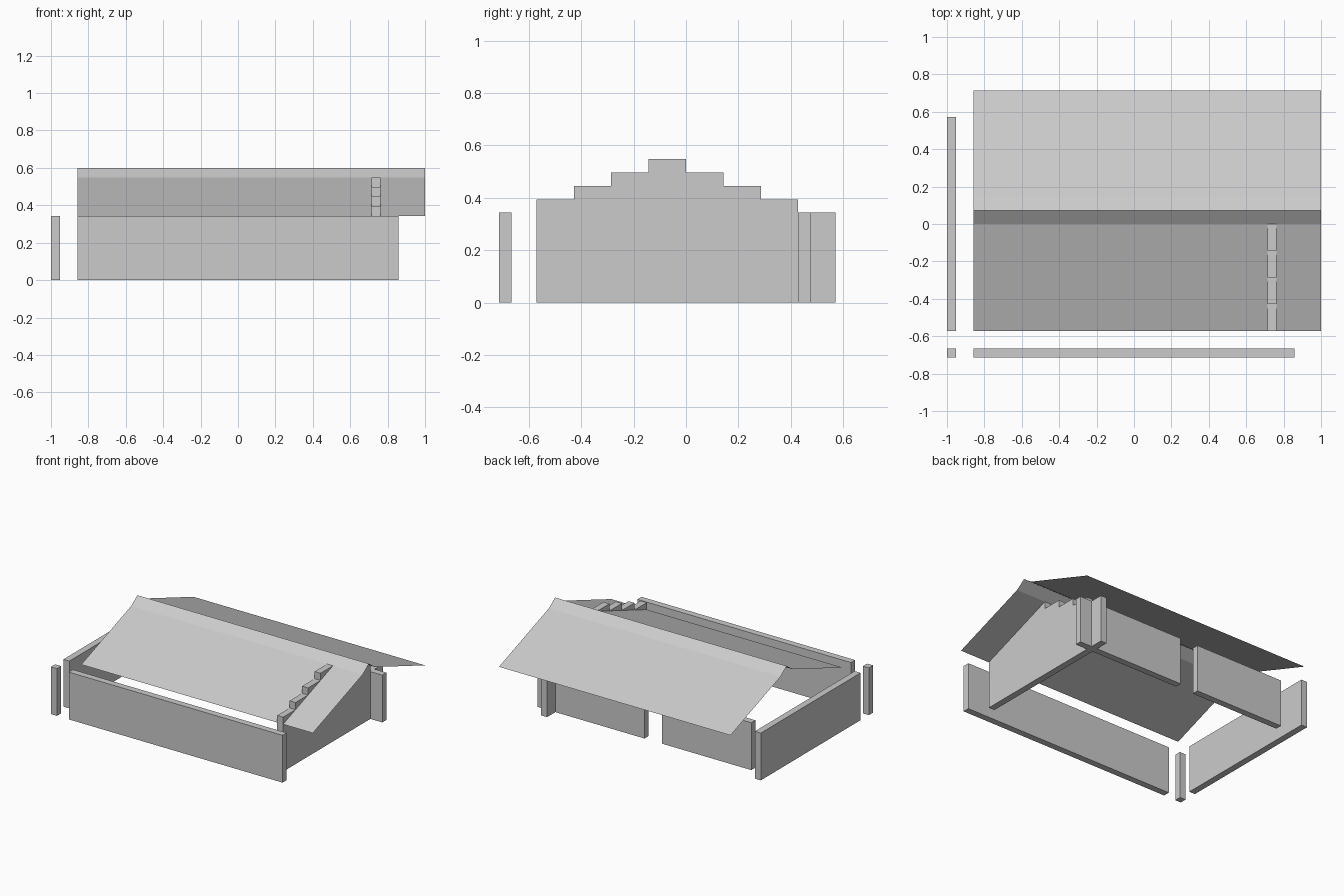
import bpy

if "Cube" in bpy.data.objects:
    bpy.data.objects.remove(bpy.data.objects["Cube"])

U = 1 / 7      # plan module
T = U / 3      # wall thickness
H = 0.343      # wall height
S = 0.0515     # gable step height


def make_mesh(name, verts, faces):
    mesh = bpy.data.meshes.new(name)
    mesh.from_pydata(verts, [], faces)
    mesh.update()
    ob = bpy.data.objects.new(name, mesh)
    bpy.context.collection.objects.link(ob)
    return ob


def extrude_x(name, profile, x0, x1):
    """Closed prism from a (y, z) profile, counter-clockwise seen from +x."""
    n = len(profile)
    verts = [(x, y, z) for x in (x0, x1) for y, z in profile]
    faces = [tuple(reversed(range(n))), tuple(range(n, 2 * n))]
    faces += [(i, (i + 1) % n, n + (i + 1) % n, n + i) for i in range(n)]
    return make_mesh(name, verts, faces)


def wall(name, x0, x1, y0, y1):
    return extrude_x(name, [(y0, 0), (y1, 0), (y1, H), (y0, H)], x0, x1)


# Perimeter walls and corner post
wall("front_wall", -6 * U, 6 * U, -5 * U, -5 * U + T)
wall("left_wall", -7 * U, -7 * U + T, -4 * U, 4 * U)
wall("corner_post", -7 * U, -7 * U + T, -5 * U, -5 * U + T)

# Back wall, split by the doorway
wall("back_wall_left", -6 * U, -U, 3 * U, 3 * U + T)
wall("back_wall_right", 0, 6 * U, 3 * U, 3 * U + T)

# Stepped gable wall, outline traced from back to front
outline = [(-4 * U, 0), (4 * U, 0)]
for i, level in enumerate((0, 1, 2, 3, 4, 3, 2, 1)):
    z = H + level * S
    outline += [((4 - i) * U, z), ((3 - i) * U, z)]
extrude_x("gable_wall", outline, 5 * U, 5 * U + T)

# Thin roof sheet with a steeper ridge cap
section = [(-4 * U, H), (0, H + 4 * S), (U / 2, 0.6), (U, H + 4 * S), (5 * U, H)]
n = len(section)
make_mesh("roof",
          [(x, y, z) for x in (-6 * U, 7 * U) for y, z in section],
          [(i, n + i, n + i + 1, i + 1) for i in range(n - 1)])
